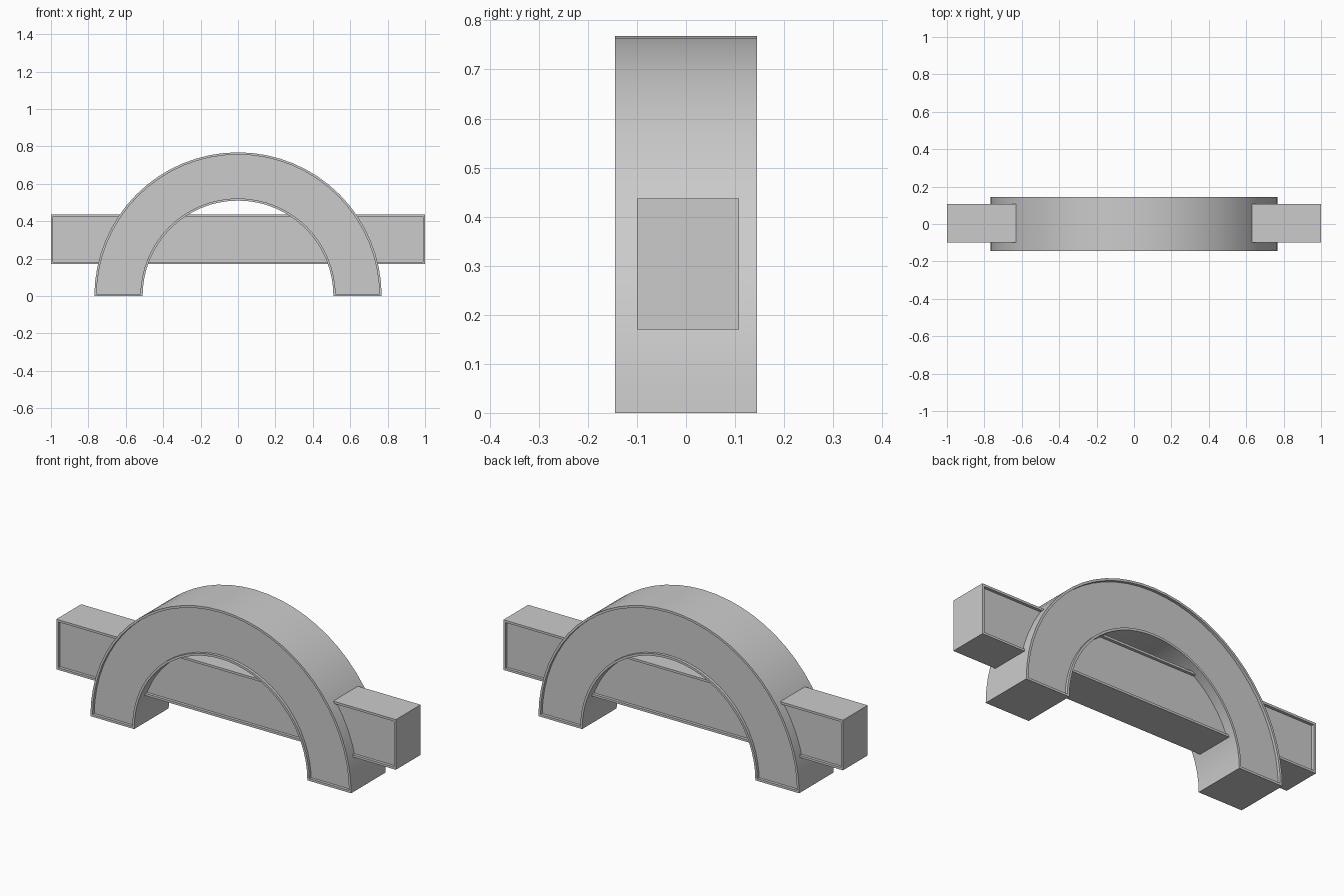
import bpy, bmesh, math

if "Cube" in bpy.data.objects:
    bpy.data.objects.remove(bpy.data.objects["Cube"])

RIM, DEPTH = 0.012, 0.015
STEPS = 32


def make_part(name, profile, y0, y1):
    """Extrude an x/z outline along y, then sink a framed panel into front and back."""
    bm = bmesh.new()
    face = bm.faces.new([bm.verts.new((x, y0, z)) for x, z in profile])
    ext = bmesh.ops.extrude_face_region(bm, geom=[face], use_keep_orig=True)
    for v in ext["geom"]:
        if isinstance(v, bmesh.types.BMVert):
            v.co.y = y1
    bmesh.ops.recalc_face_normals(bm, faces=bm.faces[:])
    panels = [f for f in bm.faces if abs(f.normal.y) > 0.9]
    bmesh.ops.inset_individual(bm, faces=panels, thickness=RIM, use_even_offset=True)
    for f in panels:
        inward = -f.normal.copy() * DEPTH
        new = bmesh.ops.extrude_discrete_faces(bm, faces=[f])["faces"][0]
        bmesh.ops.translate(bm, verts=new.verts[:], vec=inward)
    bmesh.ops.recalc_face_normals(bm, faces=bm.faces[:])
    mesh = bpy.data.meshes.new(name)
    bm.to_mesh(mesh)
    bm.free()
    obj = bpy.data.objects.new(name, mesh)
    bpy.context.collection.objects.link(obj)
    return obj


def arc(radius, z=0.0):
    return [(radius * math.cos(math.pi * i / STEPS), z + radius * math.sin(math.pi * i / STEPS))
            for i in range(STEPS + 1)]


# Half-ring arch standing on its two feet
arch = make_part("arch", arc(0.768) + arc(0.51)[::-1], -0.145, 0.145)
bpy.context.view_layer.objects.active = arch
arch.select_set(True)
bpy.ops.object.shade_smooth_by_angle(angle=math.radians(30))

# Horizontal bar passing through both legs
make_part("crossbar", [(-1, 0.17), (1, 0.17), (1, 0.437), (-1, 0.437)], -0.10, 0.108)
